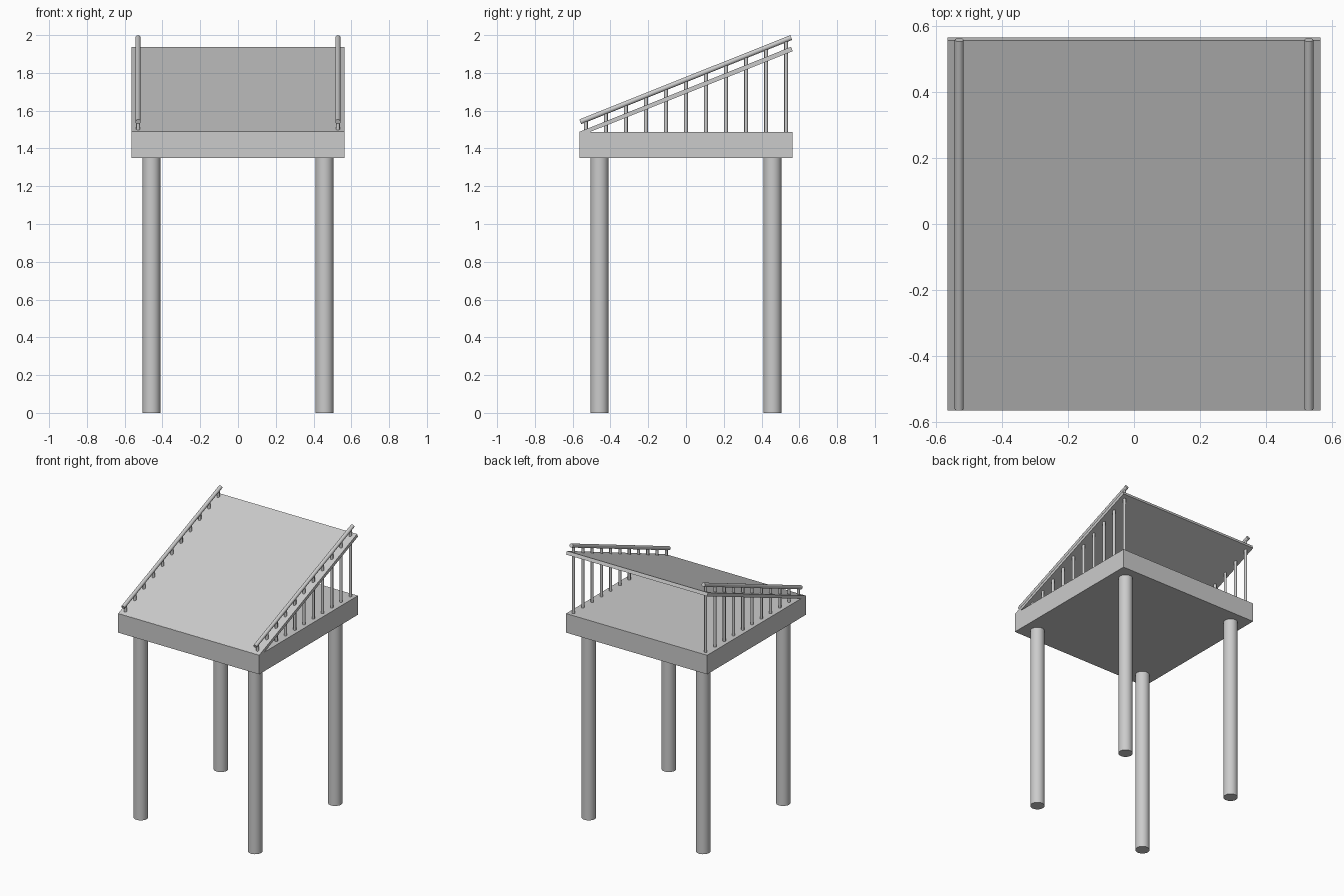
import bpy, math
from mathutils import Vector

if "Cube" in bpy.data.objects:
    bpy.data.objects.remove(bpy.data.objects["Cube"])

HALF = 0.565                    # half width of the deck
DECK_Z0, DECK_Z1 = 1.35, 1.488
RAIL_X = 0.529
RAIL_A = Vector((0, -0.56, 1.541))   # low end of handrail axis
RAIL_B = Vector((0, 0.557, 1.987))   # high end of handrail axis


def smooth(obj):
    bpy.ops.object.select_all(action='DESELECT')
    obj.select_set(True)
    bpy.context.view_layer.objects.active = obj
    bpy.ops.object.shade_smooth_by_angle(angle=math.radians(40))


def rod(name, a, b, radius, sides):
    a, b = Vector(a), Vector(b)
    d = b - a
    bpy.ops.mesh.primitive_cylinder_add(vertices=sides, radius=radius, depth=d.length,
                                        location=(a + b) / 2)
    obj = bpy.context.object
    obj.name = name
    obj.rotation_euler = d.to_track_quat('Z', 'Y').to_euler()
    smooth(obj)
    return obj


def extrude_x(name, profile, half):
    # closed (y, z) profile swept across x
    n = len(profile)
    verts = [(x, y, z) for x in (-half, half) for y, z in profile]
    faces = [tuple(reversed(range(n))), tuple(range(n, 2 * n))]
    faces += [(i, (i + 1) % n, (i + 1) % n + n, i + n) for i in range(n)]
    mesh = bpy.data.meshes.new(name)
    mesh.from_pydata(verts, [], faces)
    obj = bpy.data.objects.new(name, mesh)
    bpy.context.collection.objects.link(obj)
    return obj


# deck slab
extrude_x("deck", [(-HALF, DECK_Z0), (HALF, DECK_Z0), (HALF, DECK_Z1), (-HALF, DECK_Z1)], HALF)

# sloping panel, low edge sunk into the deck at the front
extrude_x("ramp_panel", [(-0.562, 1.466), (0.565, 1.915), (0.556, 1.938), (-0.563, 1.4885)], HALF)

# four round legs
for sx in (-1, 1):
    for sy in (-1, 1):
        rod("leg", (sx * 0.458, sy * 0.458, 0), (sx * 0.458, sy * 0.458, DECK_Z0), 0.048, 24)

# handrails with balusters rising from the deck through the panel
for side in (-1, 1):
    x = side * RAIL_X
    rod("handrail", (x, RAIL_A.y, RAIL_A.z), (x, RAIL_B.y, RAIL_B.z), 0.0135, 16)
    for i in range(11):
        y = -0.53 + 0.106 * i
        t = (y - RAIL_A.y) / (RAIL_B.y - RAIL_A.y)
        z = RAIL_A.z + t * (RAIL_B.z - RAIL_A.z)
        rod("baluster", (x, y, DECK_Z1 - 0.005), (x, y, z), 0.010, 12)
